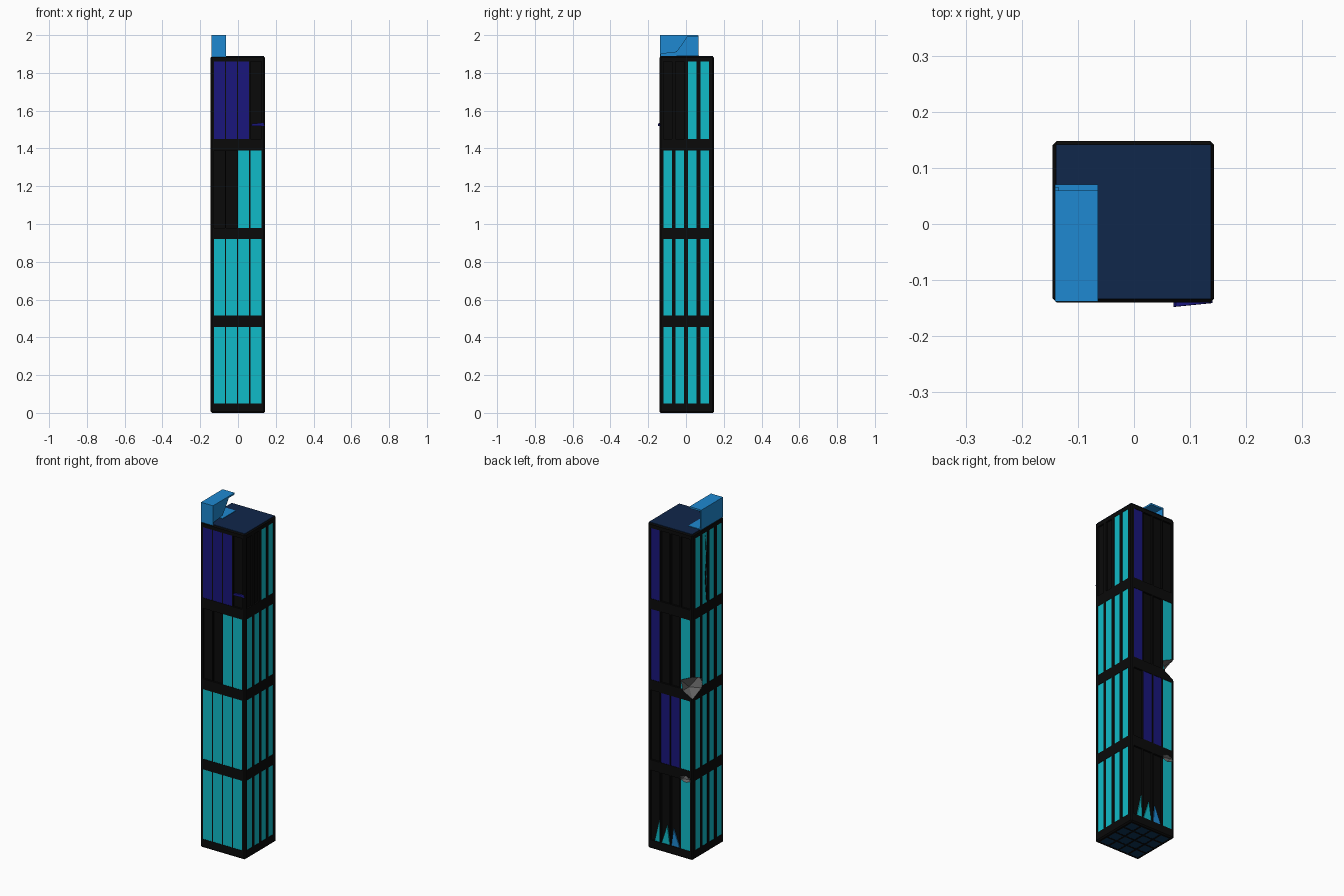
import bpy, bmesh
from mathutils import Vector

if "Cube" in bpy.data.objects:
    bpy.data.objects.remove(bpy.data.objects["Cube"])

X0, X1, Y0, Y1 = -0.145, 0.143, -0.14, 0.148
CX, CY = (X0 + X1) / 2, (Y0 + Y1) / 2
ROOF = 1.888
ROWS = [(0.05, 0.455), (0.515, 0.92), (0.98, 1.39), (1.45, 1.86)]

def material(name, rgb):
    m = bpy.data.materials.new(name)
    m.diffuse_color = (*rgb, 1)
    m.use_nodes = True
    m.node_tree.nodes["Principled BSDF"].inputs["Base Color"].default_value = m.diffuse_color
    return m

BLACK = material("black", (0.003, 0.003, 0.003))
CYAN = material("cyan", (0.005, 0.50, 0.58))
PURPLE = material("indigo", (0.010, 0.008, 0.20))
BLUE = material("blue", (0.013, 0.25, 0.64))
NAVY = material("navy", (0.005, 0.02, 0.07))
SLATE = material("slate_blue", (0.004, 0.035, 0.10))
GREY = material("grey", (0.12, 0.12, 0.12))

def finish(name, bm, mat):
    me = bpy.data.meshes.new(name)
    bmesh.ops.recalc_face_normals(bm, faces=bm.faces)
    bm.to_mesh(me)
    bm.free()
    me.materials.append(mat)
    ob = bpy.data.objects.new(name, me)
    bpy.context.collection.objects.link(ob)
    return ob

def add_box(bm, lo, hi):
    vs = bmesh.ops.create_cube(bm, size=1)["verts"]
    for v in vs:
        v.co = Vector([lo[i] if v.co[i] < 0 else hi[i] for i in range(3)])

def boxes(name, items, mat):
    bm = bmesh.new()
    for lo, hi in items:
        add_box(bm, lo, hi)
    return finish(name, bm, mat)

def window(side, col, row, front, back):
    """Box in a window slot, from depth front to depth back behind the wall."""
    z0, z1 = ROWS[row]
    if side in ("front", "back"):
        c, w = -0.099 + 0.0645 * col, 0.029
        a, b = (Y0 + front, Y0 + back) if side == "front" else (Y1 - back, Y1 - front)
        return (c - w, a, z0), (c + w, b, z1)
    c, w = -0.0975 + 0.0655 * col, 0.0225
    a, b = (X0 + front, X0 + back) if side == "left" else (X1 - back, X1 - front)
    return (a, c - w, z0), (b, c + w, z1)

def cut(ob, cutter):
    m = ob.modifiers.new("cut", 'BOOLEAN')
    m.object, m.operation, m.solver = cutter, 'DIFFERENCE', 'EXACT'
    m.material_mode = 'TRANSFER'
    bpy.context.view_layer.objects.active = ob
    bpy.ops.object.modifier_apply(modifier=m.name)

# Glazing pattern per side, bottom row first: c cyan, p indigo, . dark opening
PATTERN = {
    "front": ["cccc", "cccc", "..cc", "ppp."],
    "right": ["cccc", "cccc", "cccc", "..cc"],
    "back": ["c...", "cpp.", "c..p", "...p"],
    "left": ["cccc", "cccc", "cccc", "cccc"],
}

# Tower frame with chamfered edges
bm = bmesh.new()
add_box(bm, (X0, Y0, 0), (X1, Y1, ROOF))
bmesh.ops.bevel(bm, geom=bm.edges[:], offset=0.007, segments=1, affect='EDGES')
frame = finish("tower_frame", bm, BLACK)

# Window pockets and underside pockets
pockets, cyan, purple = [], [], []
for side, rows in PATTERN.items():
    for r, text in enumerate(rows):
        for c, kind in enumerate(text):
            pockets.append(window(side, c, r, -0.01, 0.010))
            if kind != ".":
                (cyan if kind == "c" else purple).append(window(side, c, r, 0.002, 0.012))
tiles = []
for i in range(4):
    for j in range(4):
        x, y = CX + (i - 1.5) * 0.066, CY + (j - 1.5) * 0.066
        pockets.append(((x - .028, y - .028, -.01), (x + .028, y + .028, .004)))
        tiles.append(((x - .028, y - .028, .001), (x + .028, y + .028, .006)))
pocket_cutter = boxes("pocket_cutter", pockets, BLACK)
cyan_panes = boxes("cyan_panes", cyan, CYAN)
purple_panes = boxes("indigo_panes", purple, PURPLE)
boxes("underside_tiles", tiles, SLATE)

# Broken corner chunks exposing grey concrete
bm = bmesh.new()
for pos, size in (((X0, Y1, 1.0), (0.085, 0.11, 0.065)),
                  ((X0 + 0.045, Y1 + 0.004, 0.462), (0.04, 0.03, 0.022))):
    vs = bmesh.ops.create_icosphere(bm, subdivisions=1, radius=1)["verts"]
    for v in vs:
        v.co = Vector([v.co[i] * size[i] + pos[i] for i in range(3)])
chunk_cutter = finish("chunk_cutter", bm, GREY)
cut(frame, pocket_cutter)
cut(frame, chunk_cutter)
cut(cyan_panes, chunk_cutter)
for c in (pocket_cutter, chunk_cutter):
    bpy.data.objects.remove(c)

# Broken glass left in the lower back openings, and a crack on the left side
def plate(name, pts, offset, mat):
    bm = bmesh.new()
    f = bm.faces.new([bm.verts.new(p) for p in pts])
    g = bmesh.ops.extrude_face_region(bm, geom=[f])["geom"]
    for v in g:
        if isinstance(v, bmesh.types.BMVert):
            v.co += Vector(offset)
    return finish(name, bm, mat)

YB = Y1 - 0.010
for i, (a, b, t, h, mat) in enumerate(((0.004, 0.056, 0.02, 0.11, CYAN),
                                       (-0.06, -0.008, -0.02, 0.10, BLUE),
                                       (0.068, 0.10, 0.07, 0.13, CYAN))):
    plate(f"glass_shard_{i}", [(a, YB, 0.05), (b, YB, 0.05), (t, YB, 0.05 + h)], (0, 0.006, 0), mat)
plate("pane_crack", [(X0, 0.028, 1.84), (X0, 0.020, 1.70), (X0, 0.032, 1.60), (X0, 0.018, 1.46),
                     (X0, 0.008, 1.46), (X0, 0.022, 1.60), (X0, 0.012, 1.70)], (0.004, 0, 0), BLACK)

# Loose sliver of glass on the upper front
plate("loose_sliver", [(0.07, Y0 - 0.008, 1.52), (0.14, Y0 - 0.001, 1.52),
                       (0.135, Y0 - 0.001, 1.535), (0.075, Y0 - 0.007, 1.532)], (0, 0.010, 0), PURPLE)

# Roof deck
boxes("roof_deck", [((X0 + .006, Y0 + .006, ROOF - .008), (X1 - .006, Y1 - .006, ROOF + .002))], NAVY)

# Half-open rooftop housing
BX0, BX1, T = -0.141, -0.064, 0.006
boxes("housing_left_wall", [((BX0, -0.138, 1.885), (BX0 + T, 0.066, 1.997))], BLUE)
boxes("housing_front_wall", [((BX0, -0.138, 1.885), (BX1, -0.132, 1.997))], BLUE)
boxes("housing_top", [((BX0, -0.138, 1.99), (BX1, 0.060, 2.0))], BLUE)
boxes("housing_floor", [((BX0, -0.05, 1.888), (BX1, 0.070, 1.893))], BLUE)
plate("housing_broken_wall", [(BX1 - T, -0.138, 1.90), (BX1 - T, -0.05, 1.91), (BX1 - T, -0.02, 1.95),
                              (BX1 - T, 0.01, 1.995), (BX1 - T, -0.138, 1.995)], (T, 0, 0), BLUE)
